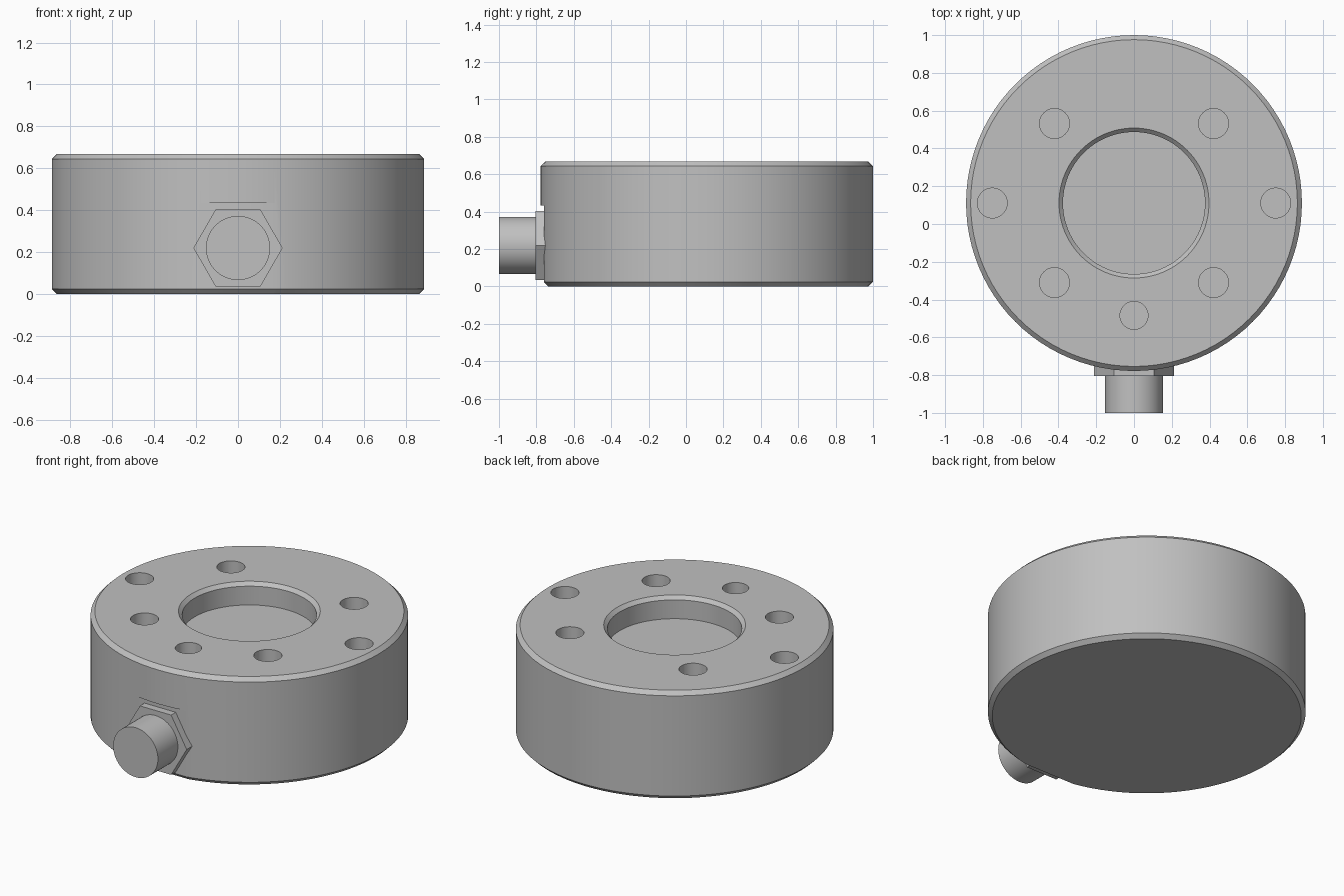
import bpy, bmesh
from math import pi, cos, sin, radians
from mathutils import Matrix, Vector

cube = bpy.data.objects.get("Cube")
if cube:
    bpy.data.objects.remove(cube, do_unlink=True)

# Main dimensions
CY = 0.111             # body centre along y
R, H, C = 0.889, 0.667, 0.024
BORE, FLOOR = 0.376, 0.53
PORT_Z = 0.219
FLAT_Y, FLAT_TOP = -0.76, 0.433

grey = bpy.data.materials.new("plain grey metal")
grey.use_nodes = True
colour = (0.53, 0.53, 0.53, 1)
grey.diffuse_color = colour
bsdf = next(n for n in grey.node_tree.nodes if n.type == 'BSDF_PRINCIPLED')
bsdf.inputs["Base Color"].default_value = colour


def make_object(name, bm):
    bmesh.ops.recalc_face_normals(bm, faces=bm.faces)
    mesh = bpy.data.meshes.new(name)
    bm.to_mesh(mesh)
    bm.free()
    mesh.materials.append(grey)
    obj = bpy.data.objects.new(name, mesh)
    bpy.context.collection.objects.link(obj)
    return obj


def activate(obj):
    bpy.ops.object.select_all(action='DESELECT')
    obj.select_set(True)
    bpy.context.view_layer.objects.active = obj


def smooth(obj):
    activate(obj)
    bpy.ops.object.shade_smooth_by_angle(angle=radians(30))


def lathe(name, profile, centre, steps=96):
    bm = bmesh.new()
    verts = [bm.verts.new((r, 0, z)) for r, z in profile]
    edges = [bm.edges.new(pair) for pair in zip(verts, verts[1:])]
    bmesh.ops.spin(bm, geom=verts + edges, cent=(0, 0, 0), axis=(0, 0, 1),
                   angle=2 * pi, steps=steps, use_duplicate=False)
    bmesh.ops.remove_doubles(bm, verts=bm.verts, dist=0.0001)
    bmesh.ops.translate(bm, verts=bm.verts, vec=centre)
    return make_object(name, bm)


def prism(name, points, vec):
    bm = bmesh.new()
    face = bm.faces.new([bm.verts.new(p) for p in points])
    new = bmesh.ops.extrude_face_region(bm, geom=[face])["geom"]
    bmesh.ops.translate(bm, vec=vec,
                        verts=[g for g in new if isinstance(g, bmesh.types.BMVert)])
    return make_object(name, bm)


def cut(target, cutter):
    cutter.hide_render = True
    activate(target)
    mod = target.modifiers.new("cut", 'BOOLEAN')
    mod.operation, mod.solver, mod.object = 'DIFFERENCE', 'EXACT', cutter
    bpy.ops.object.modifier_apply(modifier=mod.name)
    bpy.data.objects.remove(cutter, do_unlink=True)


def ring(radius, sides, y):
    return [(radius * cos(2 * pi * i / sides), y,
             PORT_Z + radius * sin(2 * pi * i / sides)) for i in range(sides)]


# Round body with chamfered rims and a shallow central bore
body = lathe("body", [(0, 0), (R - C, 0), (R, C), (R, H - C), (R - C, H),
                      (BORE + 0.021, H), (BORE, H - 0.021), (BORE, FLOOR),
                      (0, FLOOR)], (0, CY, 0))

# Flat seat for the connector, keeping the lower chamfer
seat = [(FLAT_Y, FLAT_TOP), (FLAT_Y, C), (FLAT_Y + C, 0), (FLAT_Y + C, -0.1),
        (-1.1, -0.1), (-1.1, FLAT_TOP)]
cut(body, prism("seat_cutter", [(-0.5, y, z) for y, z in seat], (1, 0, 0)))

# Blind holes in the top face: x, y from the body centre, radius
holes = [(sx * x, y, 0.079) for sx in (-1, 1)
         for x, y in ((0.75, 0), (0.421, 0.421), (0.421, -0.421))]
holes.append((0, -0.595, 0.074))
for x, y, r in holes:
    cut(body, lathe("hole_cutter", [(0, 0.37), (r, 0.37), (r, 0.8), (0, 0.8)],
                    (x, CY + y, 0), 40))
smooth(body)

# Side connector: hexagonal collar and round barrel
prism("connector_hex_collar", ring(0.213, 6, -0.805), (0, 0.075, 0))
smooth(prism("connector_barrel", ring(0.153, 64, -1), (0, 0.21, 0)))
